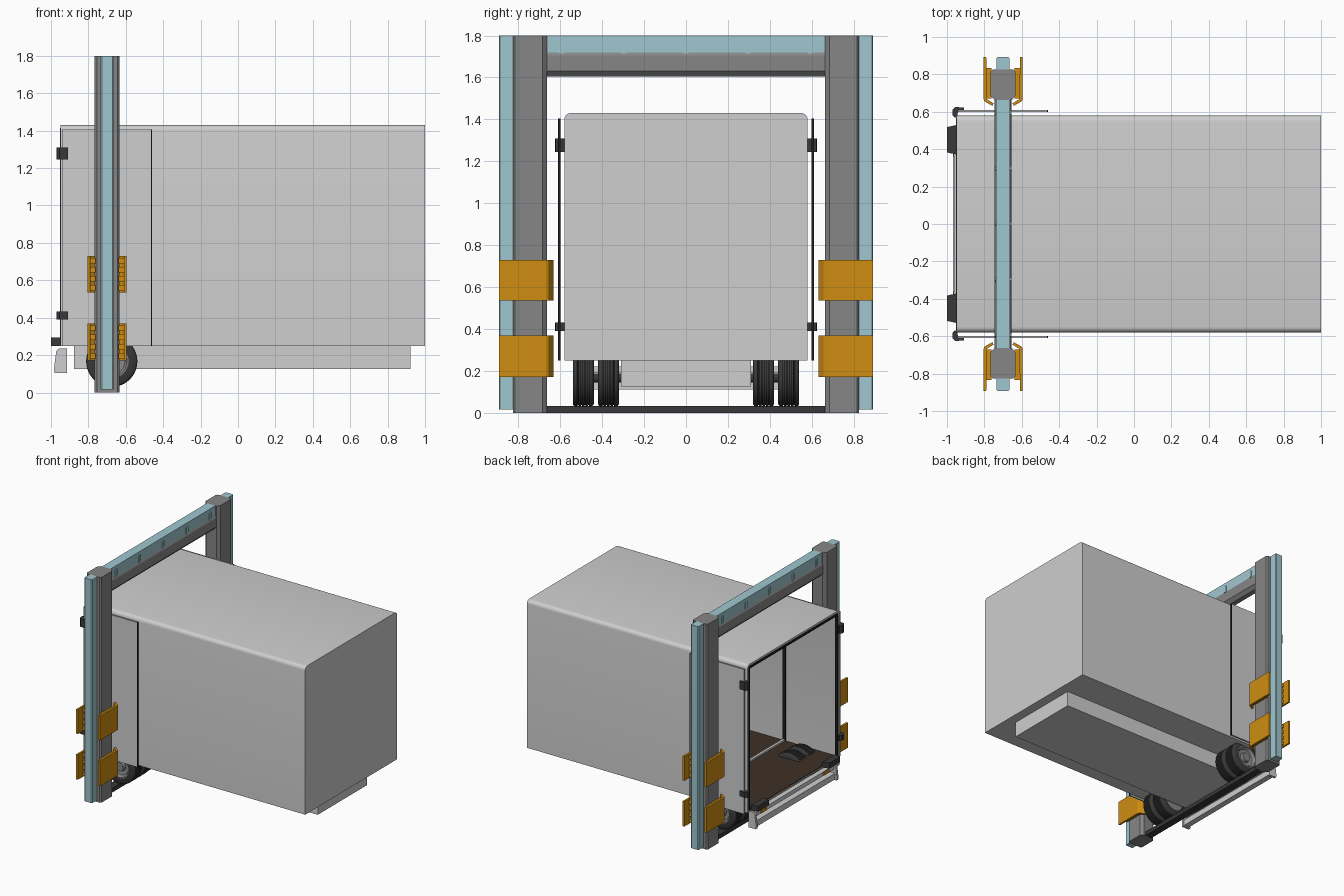
import bpy, bmesh, math
from mathutils import Vector

if "Cube" in bpy.data.objects:
    bpy.data.objects.remove(bpy.data.objects["Cube"])


def material(name, rgb):
    m = bpy.data.materials.new(name)
    m.diffuse_color = (*rgb, 1)
    m.use_nodes = True
    m.node_tree.nodes["Principled BSDF"].inputs["Base Color"].default_value = m.diffuse_color
    return m


LIGHT = material("light grey panel", (0.62, 0.62, 0.62))
GREY = material("mid grey metal", (0.24, 0.24, 0.24))
BLUE = material("pale blue", (0.35, 0.57, 0.63))
ORANGE = material("amber", (0.62, 0.27, 0.006))
DARK = material("dark rubber", (0.04, 0.04, 0.04))
BLACK = material("black seal", (0.012, 0.012, 0.012))
BROWN = material("brown floor", (0.05, 0.03, 0.02))


def finish(name, bm, mat, smooth=False):
    bmesh.ops.recalc_face_normals(bm, faces=bm.faces)
    me = bpy.data.meshes.new(name)
    bm.to_mesh(me)
    bm.free()
    me.materials.append(mat)
    ob = bpy.data.objects.new(name, me)
    bpy.context.collection.objects.link(ob)
    if smooth:
        bpy.ops.object.select_all(action='DESELECT')
        ob.select_set(True)
        bpy.context.view_layer.objects.active = ob
        bpy.ops.object.shade_smooth_by_angle(angle=math.radians(35))
    return ob


def prism(name, pts, axis, a, b, mat, smooth=False):
    """Extrude a 2D profile along an axis from a to b."""
    place = {'x': lambda p, t: (t, p[0], p[1]),
             'y': lambda p, t: (p[0], t, p[1]),
             'z': lambda p, t: (p[0], p[1], t)}[axis]
    bm = bmesh.new()
    r0 = [bm.verts.new(place(p, a)) for p in pts]
    r1 = [bm.verts.new(place(p, b)) for p in pts]
    bm.faces.new(r0)
    bm.faces.new(r1)
    n = len(pts)
    for i in range(n):
        bm.faces.new((r0[i], r0[(i + 1) % n], r1[(i + 1) % n], r1[i]))
    return finish(name, bm, mat, smooth)


def box(name, x, y, z, mat):
    return prism(name, [(x[0], y[0]), (x[1], y[0]), (x[1], y[1]), (x[0], y[1])],
                 'z', z[0], z[1], mat)


def side(s, a, b):
    """Y range mirrored to side s."""
    return tuple(sorted((s * a, s * b)))


def lathe(name, prof, cx, cz, mat, n=40):
    """Spin a closed (radius, y) profile about a y-axis line."""
    bm = bmesh.new()
    rings = [[bm.verts.new((cx + r * math.cos(k * math.tau / n), y,
                            cz + r * math.sin(k * math.tau / n))) for k in range(n)]
             for r, y in prof]
    for i in range(len(rings)):
        p, q = rings[i], rings[(i + 1) % len(rings)]
        for k in range(n):
            bm.faces.new((p[k], p[(k + 1) % n], q[(k + 1) % n], q[k]))
    return finish(name, bm, mat, True)


def body_section(w, z0, z1, r):
    """Trailer cross-section (y, z) with rounded top corners."""
    pts = [(-w, z0), (w, z0)]
    for cy, a0 in ((w - r, 0), (-w + r, 90)):
        for k in range(6):
            a = math.radians(a0 + 18 * k)
            pts.append((cy + r * math.cos(a), z1 - r + r * math.sin(a)))
    return pts


# Trailer body: hollow shell open at the -x end
bm = bmesh.new()
outer, inner = body_section(0.58, 0.25, 1.43, 0.03), body_section(0.565, 0.26, 1.415, 0.02)
rings = [[bm.verts.new((x, y, z)) for y, z in sec]
         for x, sec in ((1.0, outer), (-0.95, outer), (-0.95, inner), (0.98, inner))]
for p, q in zip(rings, rings[1:]):
    for i in range(len(p)):
        j = (i + 1) % len(p)
        bm.faces.new((p[i], p[j], q[j], q[i]))
bm.faces.new(rings[0])
bm.faces.new(rings[3])
finish("trailer_body", bm, LIGHT, True)

# Interior floor, cross bar and seals
box("trailer_floor", (-0.948, 0.98), (-0.564, 0.564), (0.26, 0.266), BROWN)
box("floor_cross_bar", (-0.485, -0.465), (-0.563, 0.563), (0.266, 0.28), LIGHT)
box("opening_top_seal", (-0.953, -0.93), (-0.56, 0.56), (1.395, 1.414), BLACK)
for s in (-1, 1):
    box("opening_side_seal", (-0.953, -0.93), side(s, 0.55, 0.566), (0.262, 1.4), BLACK)
    box("inner_wall_strip", (-0.49, -0.465), side(s, 0.555, 0.566), (0.266, 1.4), BLACK)

# Chassis and axle
box("chassis", (-0.877, 0.922), (-0.31, 0.31), (0.125, 0.25), LIGHT)
lathe("axle", [(0.0005, -0.53), (0.022, -0.53), (0.022, 0.53), (0.0005, 0.53)], -0.675, 0.167, DARK, 16)

# Twin wheels with grooved tyres
WX, WZ, WR = -0.675, 0.167, 0.137
for s in (-1, 1):
    for y0 in (0.32, 0.44):
        tyre = [(0.09, 0), (0.125, 0), (WR - 0.003, 0.006), (WR, 0.013)]
        for g in (0.025, 0.042, 0.059, 0.076):
            tyre += [(WR, g - 0.003), (WR - 0.008, g - 0.002), (WR - 0.008, g + 0.002), (WR, g + 0.003)]
        tyre += [(WR, 0.087), (WR - 0.003, 0.094), (0.125, 0.10), (0.09, 0.10)]
        lathe("tyre", [(r, s * (y0 + y)) for r, y in tyre], WX, WZ, DARK)
        hub = [(0.0005, 0.015), (0.092, 0.015), (0.092, 0.097), (0.082, 0.097),
               (0.07, 0.075), (0.04, 0.07), (0.035, 0.095), (0.0005, 0.095)]
        lathe("wheel_hub", [(r, s * (y0 + y)) for r, y in hub], WX, WZ, GREY)

# Swung-open doors with edge seals and hinges
for s in (-1, 1):
    box("open_door", (-0.94, -0.466), side(s, 0.598, 0.61), (0.25, 1.405), LIGHT)
    box("door_edge_seal", (-0.466, -0.46), side(s, 0.598, 0.61), (0.25, 1.405), BLACK)
    for z0, z1 in ((0.39, 0.432), (1.245, 1.31)):
        prism("door_hinge", [(-0.958, s * 0.57), (-0.97, s * 0.582), (-0.97, s * 0.612),
                             (-0.955, s * 0.626), (-0.91, s * 0.622), (-0.91, s * 0.608),
                             (-0.94, s * 0.608), (-0.946, s * 0.57)], 'z', z0, z1, DARK)

# Rear bumpers and underride guard
for s in (-1, 1):
    prism("rear_bumper", [(-0.945, s * 0.37), (-1.0, s * 0.383), (-1.0, s * 0.518),
                          (-0.945, s * 0.53)], 'z', 0.25, 0.294, DARK)
    prism("guard_bracket", [(-0.915, 0.235), (-0.96, 0.235), (-0.972, 0.22), (-0.985, 0.12),
                            (-0.98, 0.105), (-0.915, 0.105)], 'y', s * 0.50, s * 0.52, LIGHT)
    box("rear_lamp", (-0.966, -0.96), side(s, 0.36, 0.43), (0.193, 0.217), ORANGE)
box("guard_lower_bar", (-0.968, -0.92), (-0.50, 0.50), (0.112, 0.16), LIGHT)
box("guard_upper_bar", (-0.96, -0.92), (-0.50, 0.50), (0.19, 0.222), LIGHT)

# Gantry posts with blue outer rails
PX = -0.70
for s in (-1, 1):
    post = [(-0.055, 0.826), (0.055, 0.826), (0.066, 0.815), (0.066, 0.685), (0.045, 0.662),
            (-0.045, 0.662), (-0.066, 0.685), (-0.066, 0.815)]
    prism("gantry_post", [(PX + x, s * y) for x, y in post], 'z', 0, 1.8, GREY)
    rail = [(-0.034, 0.82), (0.034, 0.82), (0.034, 0.887), (0.028, 0.893), (-0.028, 0.893), (-0.034, 0.887)]
    prism("outer_rail", [(PX + x, s * y) for x, y in rail], 'z', 0.015, 1.8, BLUE)
    # Guard pads either side of each post, ribbed on the inside
    for z0, z1 in ((0.17, 0.37), (0.535, 0.73)):
        for t in (-1, 1):
            pad = [(0.105, 0.893), (0.105, 0.668), (0.098, 0.655), (0.058, 0.632), (0.05, 0.645),
                   (0.088, 0.668), (0.09, 0.893)]
            prism("guard_pad", [(PX + t * x, s * y) for x, y in pad], 'z', z0, z1, ORANGE)
            for k in range(4):
                zc = z0 + 0.025 + k * (z1 - z0 - 0.05) / 3
                xs = sorted((PX + t * 0.062, PX + t * 0.092))
                box("pad_rib", xs, side(s, 0.67, 0.835), (zc - 0.014, zc + 0.014), ORANGE)

# Top beam, blue header and clips
beam = [(-0.02, 1.605), (0.02, 1.605), (0.046, 1.632), (0.046, 1.705), (0.036, 1.722),
        (-0.036, 1.722), (-0.046, 1.705), (-0.046, 1.632)]
prism("top_beam", [(PX + x, z) for x, z in beam], 'y', -0.67, 0.67, GREY)
box("blue_header", (PX - 0.038, PX + 0.038), (-0.664, 0.664), (1.715, 1.8), BLUE)
for k in range(5):
    yc = -0.594 + 0.297 * k
    clip = [(yc - 0.012, 1.715), (yc + 0.012, 1.715), (yc + 0.012, 1.768), (yc + 0.006, 1.775),
            (yc - 0.006, 1.775), (yc - 0.012, 1.768)]
    prism("header_clip", clip, 'x', PX - 0.044, PX + 0.044, BLUE)

# Floor bar joining the posts
box("base_bar", (PX - 0.03, PX + 0.03), (-0.67, 0.67), (0, 0.034), DARK)
